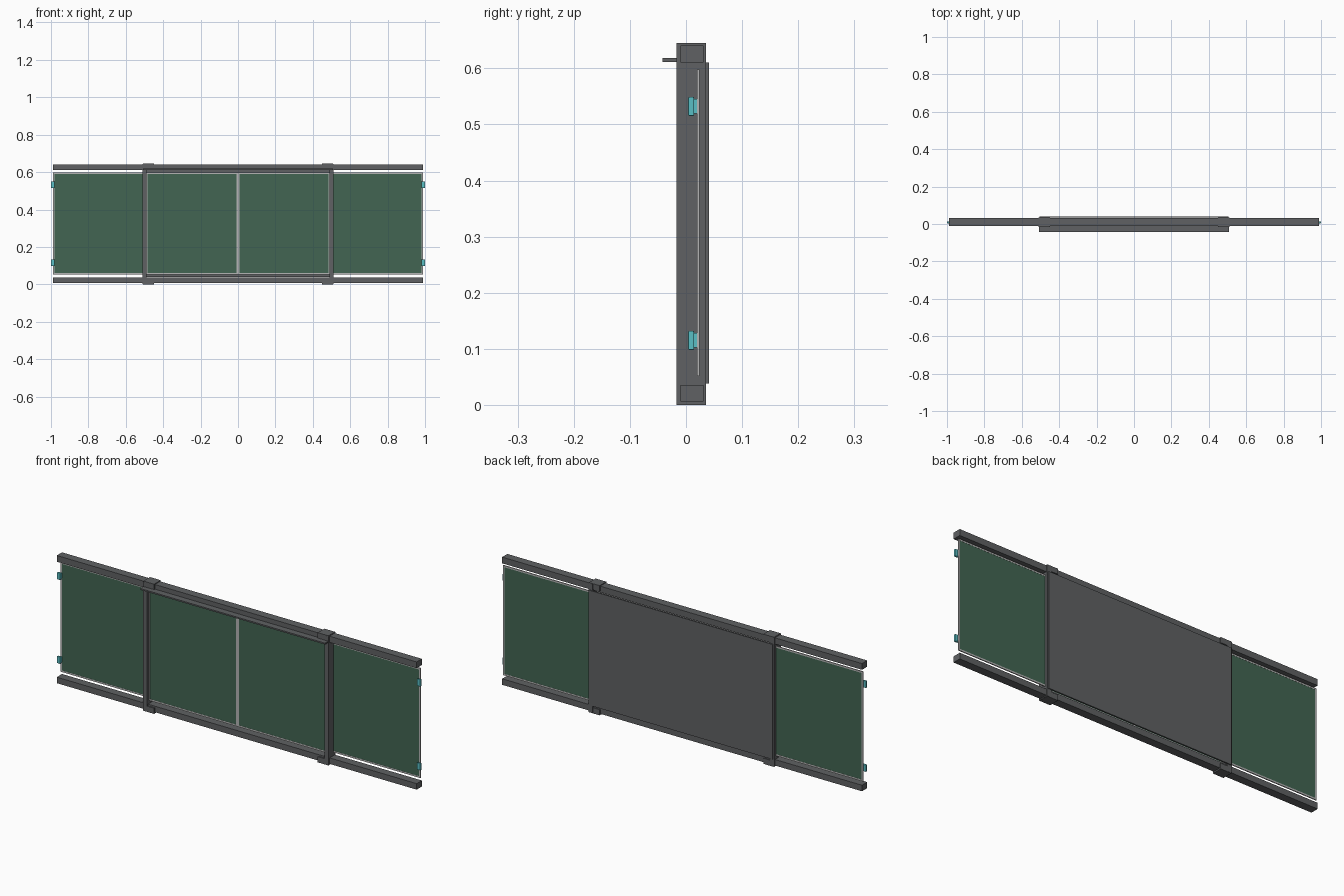
import bpy
import bmesh

if "Cube" in bpy.data.objects:
    bpy.data.objects.remove(bpy.data.objects["Cube"])


def material(name, color):
    m = bpy.data.materials.new(name)
    m.diffuse_color = (*color, 1)
    m.use_nodes = True
    m.node_tree.nodes["Principled BSDF"].inputs["Base Color"].default_value = m.diffuse_color
    return m


GREY = material("dark grey metal", (0.115, 0.12, 0.125))
GREEN = material("board green", (0.055, 0.13, 0.085))
LIGHT = material("light aluminium", (0.46, 0.46, 0.46))
TEAL = material("teal plastic", (0.1, 0.52, 0.56))


def box(name, x, y, z, mat, bevel=0):
    """Box from (min, max) ranges on each axis."""
    bm = bmesh.new()
    bmesh.ops.create_cube(bm, size=1)
    for v in bm.verts:
        v.co = [r[0] if c < 0 else r[1] for c, r in zip(v.co, (x, y, z))]
    me = bpy.data.meshes.new(name)
    bm.to_mesh(me)
    bm.free()
    me.materials.append(mat)
    ob = bpy.data.objects.new(name, me)
    bpy.context.collection.objects.link(ob)
    if bevel:
        mod = ob.modifiers.new("bevel", 'BEVEL')
        mod.width = bevel
        mod.segments = 2
    return ob


def board(name, x, y, z):
    """Green writing surface inside a thin light frame."""
    w = 0.008
    inset = 0.0008
    box(name + "_surface", (x[0] + w, x[1] - w), (y[0] + inset, y[1] - inset),
        (z[0] + w, z[1] - w), GREEN)
    for i, xs in enumerate(((x[0], x[0] + w), (x[1] - w, x[1]))):
        box(f"{name}_frame_side_{i}", xs, y, z, LIGHT)
    for i, zs in enumerate(((z[0], z[0] + w), (z[1] - w, z[1]))):
        box(f"{name}_frame_bar_{i}", (x[0] + w, x[1] - w), y, zs, LIGHT)


def side(s, a, b):
    return tuple(sorted((s * a, s * b)))


# Long sliding rails
box("bottom_rail", (-0.99, 0.99), (-0.01, 0.031), (0.006, 0.036), GREY)
box("top_rail", (-0.99, 0.99), (-0.01, 0.031), (0.61, 0.641), GREY)

# Back panel and front ledge of the middle section
box("back_panel", (-0.505, 0.505), (0.034, 0.041), (0.038, 0.61), GREY)
box("front_ledge", (-0.508, 0.508), (-0.042, -0.01), (0.611, 0.618), GREY)

for s, n in ((-1, "left"), (1, "right")):
    # Upright post with rail clamps
    box(n + "_post", side(s, 0.488, 0.511), (-0.017, 0.036), (0.002, 0.643), GREY)
    box(n + "_bottom_clamp", side(s, 0.45, 0.509), (-0.0165, 0.0355), (0, 0.028), GREY)
    box(n + "_top_clamp", side(s, 0.45, 0.509), (-0.0165, 0.0355), (0.618, 0.645), GREY)
    # Fixed inner board and sliding outer board
    board(n + "_inner_board", side(s, 0.0, 0.492), (-0.003, 0.002), (0.052, 0.598))
    board(n + "_outer_board", side(s, 0.492, 0.99), (0.0195, 0.0245), (0.052, 0.598))
    # Small pull handles on the outer edge
    for k, z in (("lower", (0.098, 0.132)), ("upper", (0.515, 0.549))):
        box(f"{n}_{k}_handle", side(s, 0.981, 1.0), (0.004, 0.0145), z, TEAL, 0.002)
        box(f"{n}_{k}_handle_mount", side(s, 0.983, 0.988), (0.013, 0.0215),
            (z[0] + 0.004, z[1] - 0.004), TEAL)
